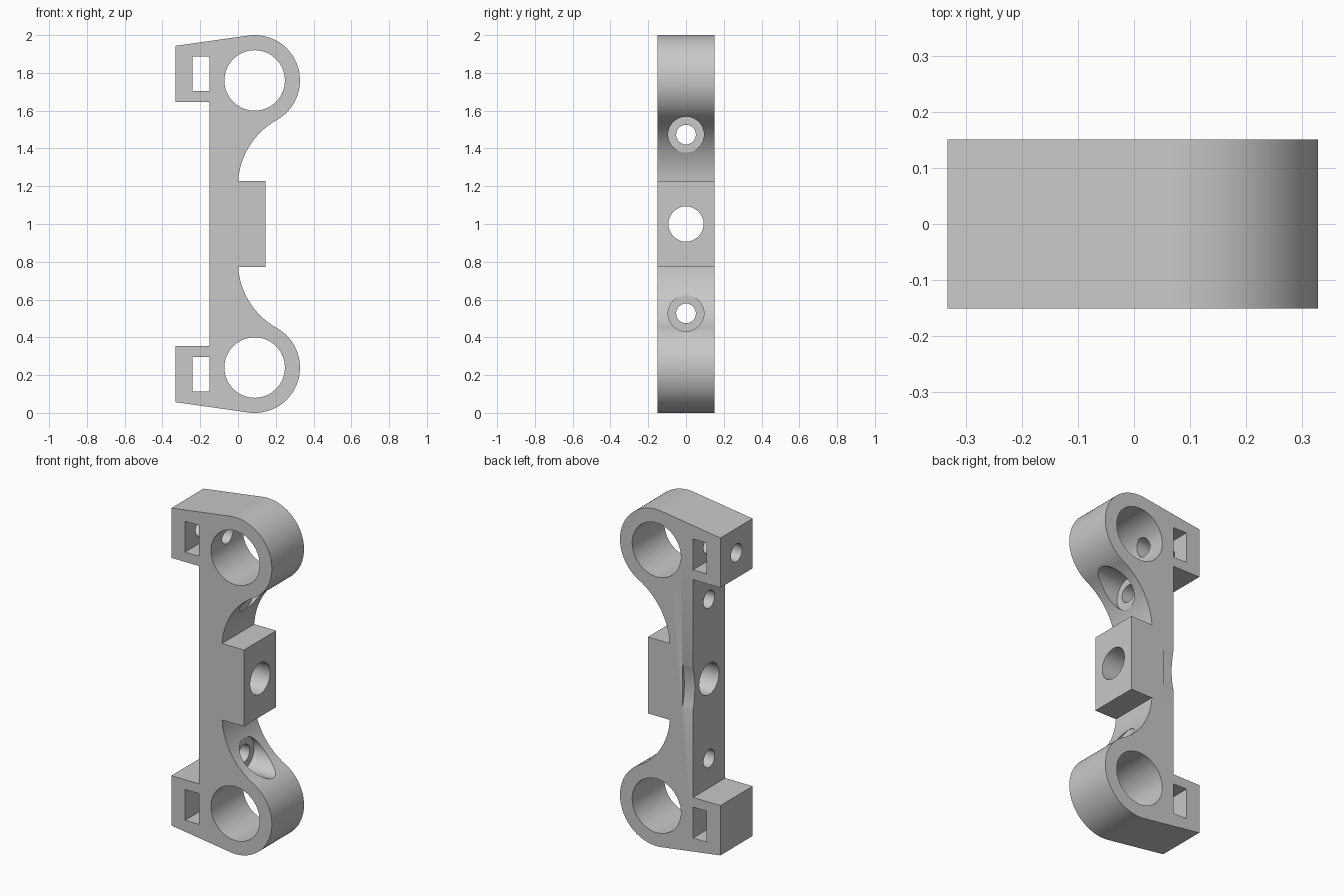
import bpy, bmesh
from math import sin, cos, acos, asin, atan2, hypot, sqrt, pi
from mathutils import Matrix

cube = bpy.data.objects.get("Cube")
if cube:
    bpy.data.objects.remove(cube, do_unlink=True)

HALF_DEPTH = 0.151
RING_X, RING_Z, RING_R, BORE_R = 0.088, 1.76, 0.24, 0.16
FILLET_R = 0.4
BAR_X, LUG_X, LUG_LOW, LUG_TOP = -0.152, -0.332, 1.647, 1.943
PAD_X, PAD_Z = 0.145, 1.227

grey = bpy.data.materials.new("light_grey")
grey.use_nodes = True
colour = (0.58, 0.58, 0.58, 1)
grey.diffuse_color = colour
grey.node_tree.nodes["Principled BSDF"].inputs["Base Color"].default_value = colour


def to_object(bm, name):
    bmesh.ops.recalc_face_normals(bm, faces=bm.faces)
    mesh = bpy.data.meshes.new(name)
    bm.to_mesh(mesh)
    bm.free()
    mesh.materials.append(grey)
    obj = bpy.data.objects.new(name, mesh)
    bpy.context.collection.objects.link(obj)
    return obj


def arc(cx, cz, r, a0, a1, n):
    angles = [a0 + (a1 - a0) * i / n for i in range(n + 1)]
    return [(cx + r * cos(a), cz + r * sin(a)) for a in angles]


def cylinder(axis, r, start, end, u, z, n=64):
    """Cylinder along x (u is its y) or along y (u is its x)."""
    bm = bmesh.new()
    bmesh.ops.create_cone(bm, cap_ends=True, segments=n, radius1=r, radius2=r, depth=end - start)
    mid = (start + end) / 2
    turn = Matrix.Rotation(pi / 2, 4, "Y" if axis == "x" else "X")
    place = (mid, u, z) if axis == "x" else (u, mid, z)
    bm.transform(Matrix.Translation(place) @ turn)
    return to_object(bm, "cutter")


def box(x0, x1, z0, z1):
    bm = bmesh.new()
    bmesh.ops.create_cube(bm, size=1)
    bm.transform(Matrix.Translation(((x0 + x1) / 2, 0, (z0 + z1) / 2))
                 @ Matrix.Diagonal((x1 - x0, 1, z1 - z0, 1)))
    return to_object(bm, "cutter")


# Upper half of the bracket outline: lug, ring, concave fillet, centre pad
px, pz = LUG_X - RING_X, LUG_TOP - RING_Z
tangent = atan2(pz, px) - acos(RING_R / hypot(px, pz))
rise = sqrt((FILLET_R + RING_R) ** 2 - (FILLET_R - RING_X) ** 2)
fillet_z = RING_Z - rise
touch = atan2(-rise, FILLET_R - RING_X)
upper = [(BAR_X, LUG_LOW), (LUG_X, LUG_LOW), (LUG_X, LUG_TOP)]
upper += arc(RING_X, RING_Z, RING_R, tangent, touch, 56)
upper += arc(FILLET_R, fillet_z, FILLET_R, touch + pi,
             pi - asin((PAD_Z - fillet_z) / FILLET_R), 28)[1:]
upper.append((PAD_X, PAD_Z))
outline = upper + [(x, 2 - z) for x, z in reversed(upper)]

# Extruded body
bm = bmesh.new()
face = bm.faces.new([bm.verts.new((x, -HALF_DEPTH, z)) for x, z in outline])
extruded = bmesh.ops.extrude_face_region(bm, geom=[face])["geom"]
bmesh.ops.translate(bm, vec=(0, 2 * HALF_DEPTH, 0),
                    verts=[v for v in extruded if isinstance(v, bmesh.types.BMVert)])
body = to_object(bm, "clamp_bracket")

# Holes repeated at both ends
cutters = []
for flip in (False, True):
    def at(z):
        return 2 - z if flip else z
    slot = sorted((at(1.705), at(1.888)))
    cutters += [
        cylinder("y", BORE_R, -0.5, 0.5, RING_X, at(RING_Z), 96),   # ring bore
        box(-0.242, BAR_X, *slot),                                  # nut slot
        cylinder("x", 0.052, -0.5, RING_X, 0, at(1.797)),           # lug screw hole
        cylinder("x", 0.052, -0.5, 0.5, 0, at(1.473)),              # bar screw hole
        cylinder("x", 0.095, 0.04, 0.5, 0, at(1.473)),              # counterbore
    ]

# Centre hole and the shallow scoop on the rear edge
cutters.append(cylinder("x", 0.093, -0.5, 0.5, 0, 1))
SCOOP_R = 0.49
cutters.append(cylinder("x", SCOOP_R, -0.3, -0.083, HALF_DEPTH + SCOOP_R - 0.017, 1, 128))

bpy.context.view_layer.objects.active = body
for cutter in cutters:
    mod = body.modifiers.new("cut", "BOOLEAN")
    mod.operation = "DIFFERENCE"
    mod.solver = "EXACT"
    mod.object = cutter
    bpy.ops.object.modifier_apply(modifier=mod.name)
    bpy.data.objects.remove(cutter, do_unlink=True)

# Smooth curved walls, sharp machined edges
bpy.ops.object.select_all(action="DESELECT")
body.select_set(True)
bpy.ops.object.shade_smooth_by_angle(angle=pi / 7)
